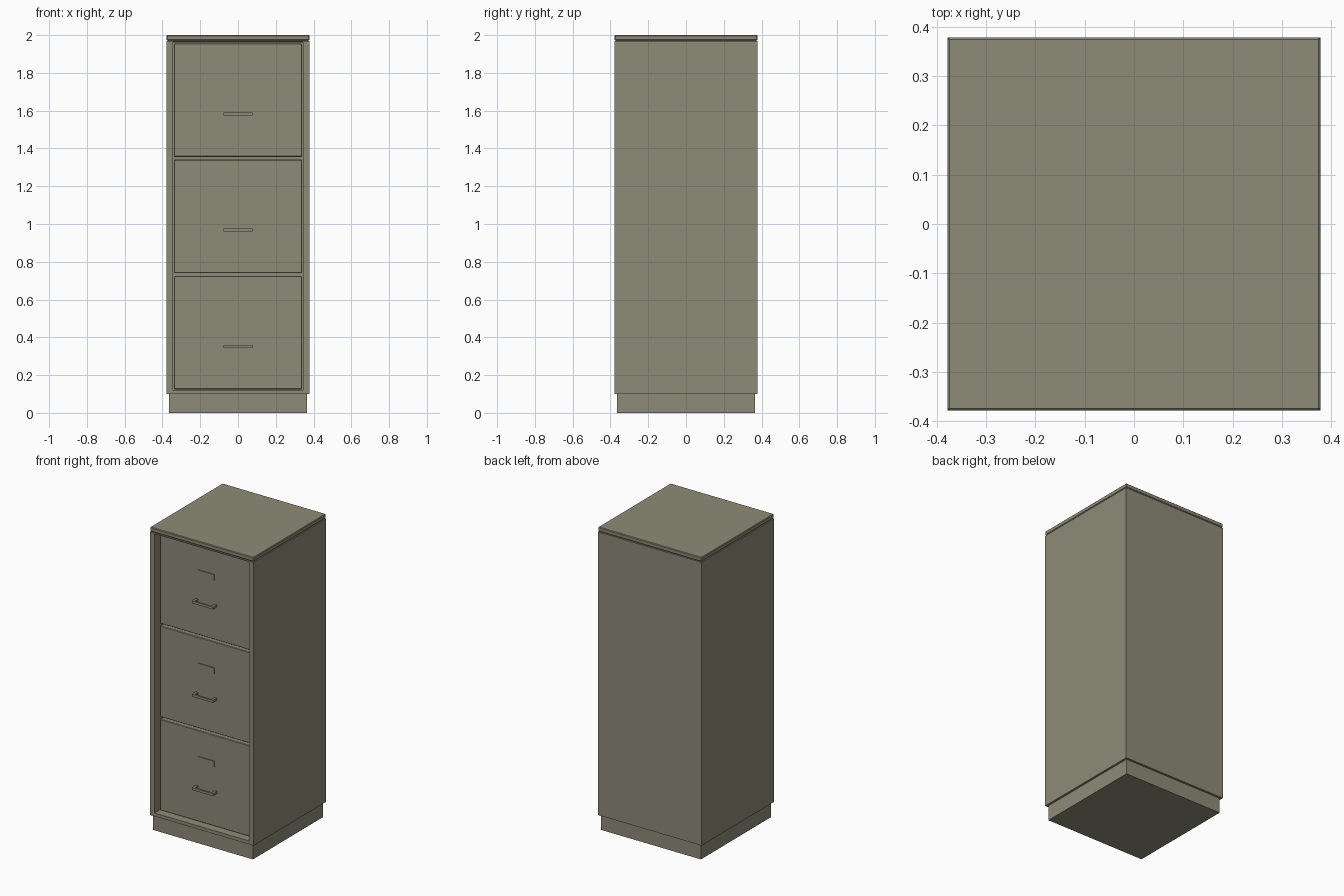
import bpy, bmesh

if "Cube" in bpy.data.objects:
    bpy.data.objects.remove(bpy.data.objects["Cube"])

mat = bpy.data.materials.new("olive grey metal")
mat.diffuse_color = (0.27, 0.258, 0.185, 1)
mat.use_nodes = True
mat.node_tree.nodes["Principled BSDF"].inputs["Base Color"].default_value = mat.diffuse_color


def box(name, x, y, z, bevel=0.0):
    """Box from (min, max) ranges, with an optional small chamfer."""
    bm = bmesh.new()
    bmesh.ops.create_cube(bm, size=1)
    for v in bm.verts:
        v.co = [r[0] if c < 0 else r[1] for c, r in zip(v.co, (x, y, z))]
    if bevel:
        bmesh.ops.bevel(bm, geom=bm.edges[:], offset=bevel, segments=1,
                        affect='EDGES')
    me = bpy.data.meshes.new(name)
    bm.to_mesh(me)
    bm.free()
    me.materials.append(mat)
    ob = bpy.data.objects.new(name, me)
    bpy.context.collection.objects.link(ob)
    return ob


W = 0.378        # half width of the cabinet
IN = 0.345       # half width of the front opening
FACE = -0.33     # recessed plane of the drawer fronts

# plinth and top slab
box("plinth", (-.364, .364), (-.364, .364), (0, .1))
box("top_slab", (-W, W), (-W, W), (1.972, 2.0), 0.004)

# open-fronted carcass
bm = bmesh.new()
bmesh.ops.create_cube(bm, size=1)
for v in bm.verts:
    v.co = (v.co.x * 2 * W, v.co.y * 2 * W, 0.1 if v.co.z < 0 else 1.968)
front = next(f for f in bm.faces if f.normal.y < -.9)
for v in front.verts:
    v.select = True
# opening: inset the front face, then push it back
inner = bmesh.ops.extrude_discrete_faces(bm, faces=[front])["faces"][0]
for v in inner.verts:
    v.co.x = IN if v.co.x > 0 else -IN
    v.co.z = 1.963 if v.co.z > 1 else 0.122
deep = bmesh.ops.extrude_discrete_faces(bm, faces=[inner])["faces"][0]
for v in deep.verts:
    v.co.y = -0.28
bmesh.ops.recalc_face_normals(bm, faces=bm.faces[:])
me = bpy.data.meshes.new("carcass")
bm.to_mesh(me)
bm.free()
me.materials.append(mat)
bpy.context.collection.objects.link(bpy.data.objects.new("carcass", me))

# neck filling the shadow groove under the top slab
box("top_neck", (-.37, .37), (-.37, .37), (1.96, 1.98))

# three drawers, each with a bar handle and a label plate
for i in range(3):
    z = 0.125 + i * 0.6155
    n = str(i + 1)
    box("drawer_" + n, (-.338, .338), (FACE, -.27), (z, z + .6), 0.003)
    h = z + 0.227
    box("handle_bar_" + n, (-.077, .077), (FACE - .042, FACE - .03), (h - .008, h + .008))
    for s, side in ((-1, "left"), (1, "right")):
        cx = s * .069
        box(f"handle_post_{side}_{n}", (cx - .008, cx + .008),
            (FACE - .032, FACE + .005), (h - .008, h + .008))
    box("label_plate_" + n, (-.06, .06), (FACE - .006, FACE + .005),
        (z + .39, z + .43))
